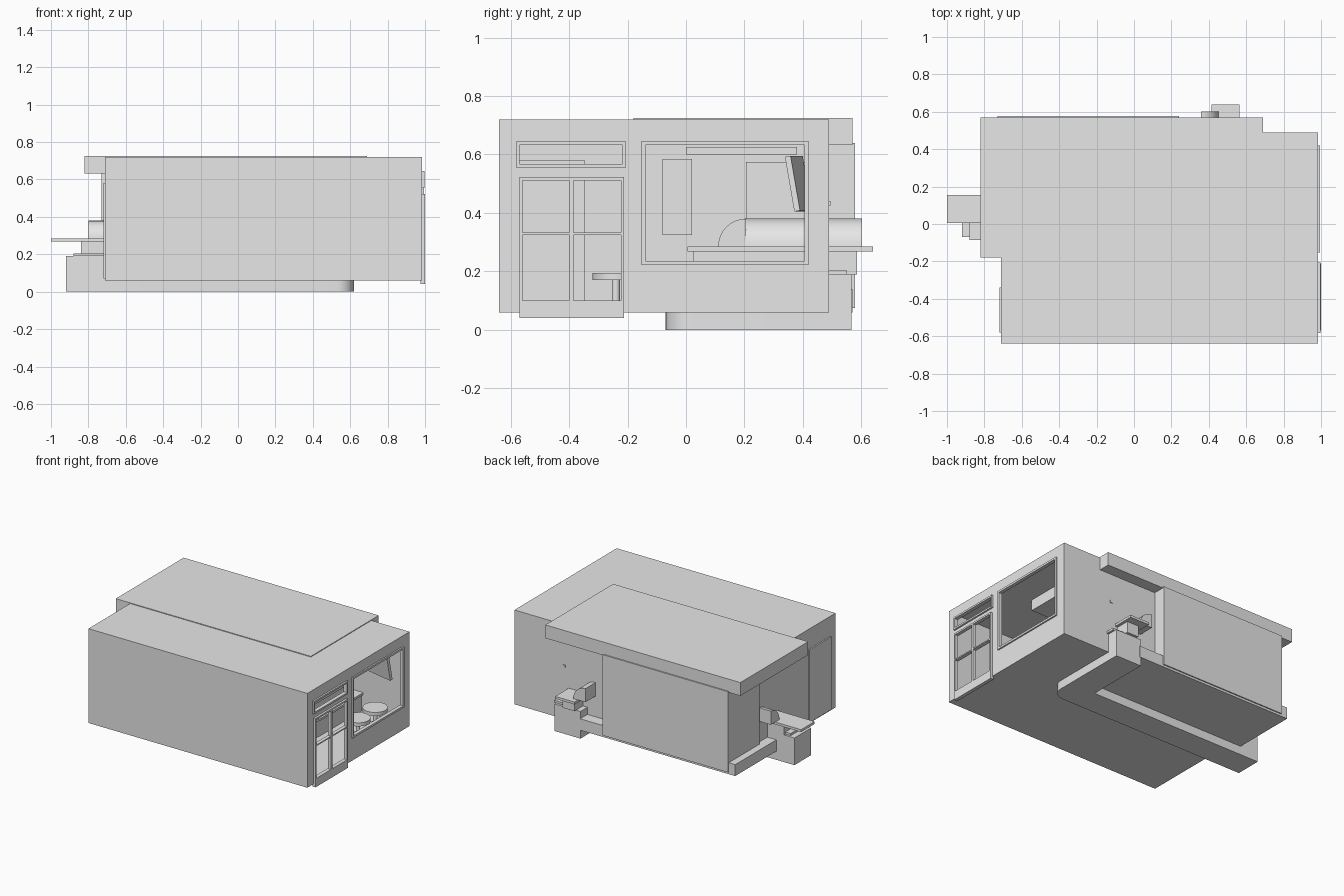
import bpy, bmesh, math

cube = bpy.data.objects.get("Cube")
if cube:
    bpy.data.objects.remove(cube, do_unlink=True)

grey = bpy.data.materials.new("plain_grey")
grey.use_nodes = True
grey.diffuse_color = (0.8, 0.8, 0.8, 1)
grey.node_tree.nodes["Principled BSDF"].inputs["Base Color"].default_value = (0.8, 0.8, 0.8, 1)


def finish(name, bm, smooth=False):
    bmesh.ops.recalc_face_normals(bm, faces=bm.faces[:])
    mesh = bpy.data.meshes.new(name)
    bm.to_mesh(mesh)
    bm.free()
    mesh.materials.append(grey)
    ob = bpy.data.objects.new(name, mesh)
    bpy.context.collection.objects.link(ob)
    if smooth:
        bpy.ops.object.select_all(action='DESELECT')
        ob.select_set(True)
        bpy.context.view_layer.objects.active = ob
        bpy.ops.object.shade_smooth_by_angle()
    return ob


def prism(name, points, direction, smooth=False):
    """Extrude a planar outline along a vector."""
    bm = bmesh.new()
    face = bm.faces.new([bm.verts.new(p) for p in points])
    geo = bmesh.ops.extrude_face_region(bm, geom=[face], use_keep_orig=True)["geom"]
    bmesh.ops.translate(bm, vec=direction, verts=[v for v in geo if isinstance(v, bmesh.types.BMVert)])
    return finish(name, bm, smooth)


def box(name, x, y, z):
    base = [(x[0], y[0], z[0]), (x[1], y[0], z[0]), (x[1], y[1], z[0]), (x[0], y[1], z[0])]
    return prism(name, base, (0, 0, z[1] - z[0]))


def pierced(name, x, rect, holes):
    """Upright panel between two x values with rectangular openings (y0, y1, z0, z1)."""
    ys = sorted({v for r in holes + [rect] for v in r[:2]})
    zs = sorted({v for r in holes + [rect] for v in r[2:]})
    bm = bmesh.new()
    grid = {(y, z): bm.verts.new((x[0], y, z)) for y in ys for z in zs}
    for a, b in zip(ys, ys[1:]):
        for c, d in zip(zs, zs[1:]):
            my, mz = (a + b) / 2, (c + d) / 2
            if not any(h[0] < my < h[1] and h[2] < mz < h[3] for h in holes):
                bm.faces.new([grid[a, c], grid[b, c], grid[b, d], grid[a, d]])
    geo = bmesh.ops.extrude_face_region(bm, geom=bm.faces[:], use_keep_orig=True)["geom"]
    moved = [v for v in geo if isinstance(v, bmesh.types.BMVert)]
    bmesh.ops.translate(bm, vec=(x[1] - x[0], 0, 0), verts=moved)
    bmesh.ops.delete(bm, geom=[v for v in bm.verts if not v.link_faces], context='VERTS')
    return finish(name, bm)


def l_shape(name, x, y, ends, z, radius=0):
    """L plan: outer and inner x of the arm, outer and inner y of the bar, far ends."""
    corner = [(x[0], y[0])]
    if radius:
        corner = [(x[0] - radius + radius * math.sin(t * math.pi / 16),
                   y[0] + radius - radius * math.cos(t * math.pi / 16)) for t in range(9)]
    plan = [(ends[0], y[0])] + corner + [(x[0], ends[1]), (x[1], ends[1]), (x[1], y[1]), (ends[0], y[1])]
    return prism(name, [(a, b, z[0]) for a, b in plan], (0, 0, z[1] - z[0]), bool(radius))


def cylinder(name, at, radius, z):
    bm = bmesh.new()
    bmesh.ops.create_cone(bm, cap_ends=True, segments=24, radius1=radius, radius2=radius, depth=z[1] - z[0])
    bmesh.ops.translate(bm, vec=(at[0], at[1], (z[0] + z[1]) / 2), verts=bm.verts[:])
    return finish(name, bm, True)


# Building shell
X, Y, Z = (-0.71, 0.985), (-0.64, 0.49), (0.06, 0.72)
T = 0.012
box("floor", X, Y, (Z[0], Z[0] + T))
box("roof", X, Y, (Z[1] - T, Z[1]))
box("front_wall", X, (Y[0], Y[0] + T), Z)
box("back_wall", X, (Y[1] - T, Y[1]), Z)
box("side_wall", (X[0], X[0] + T), Y, Z)
door = (-0.57, -0.212, 0.04, 0.522)
transom = (-0.582, -0.205, 0.555, 0.645)
window = (-0.152, 0.42, 0.222, 0.646)


def inset(r, d):
    return (r[0] + d, r[1] - d, r[2] + d, r[3] - d)


pierced("facade", (X[1] - T, X[1]), Y + Z,
        [(-0.562, -0.22, 0.1, 0.512), inset(transom, 0.012), inset(window, 0.014)])

# Facade joinery
pierced("window_frame", (0.97, 0.995), window, [inset(window, 0.014)])
pierced("transom_frame", (0.97, 0.997), transom, [inset(transom, 0.012)])
panes = [(a, b, c, d) for a, b in ((-0.56, -0.4), (-0.385, -0.222))
         for c, d in ((0.1, 0.325), (0.333, 0.51))]
pierced("double_door", (0.975, 1.0), door, panes)

# Roof slab and rear kitchen
box("roof_slab", (-0.82, 0.69), (-0.18, 0.57), (0.632, 0.725))
box("kitchen_rear_wall", (-0.73, 0.24), (0.48, 0.578), (0.075, 0.64))
box("kitchen_side_wall", (-0.73, -0.705), (0.23, 0.57), (0.075, 0.64))
box("kitchen_floor", (-0.78, 0.43), (0.11, 0.57), (0.06, 0.14))

# Serving counter
l_shape("counter_base", (0.62, 0.42), (-0.07, 0.115), (-0.92, 0.567), (0, 0.19), 0.09)
l_shape("counter_top", (0.635, 0.46), (-0.085, 0.1), (-0.88, 0.55), (0.19, 0.205), 0.1)
l_shape("shelf_riser", (0.545, 0.455), (0.025, 0.115), (-0.84, 0.585), (0.19, 0.268))
l_shape("raised_shelf", (0.565, 0.415), (0.005, 0.155), (-1.0, 0.64), (0.268, 0.285))
l_shape("hanging_rail", (0.565, 0.5), (0.0, 0.06), (-0.6, 0.38), (0.6, 0.625))

# Rounded display cases
R = 0.095
arc = [(R * math.cos(t * math.pi / 16), 0.285 + R * math.sin(t * math.pi / 16)) for t in range(9)] + [(0, 0.285)]
prism("display_case_side", [(0.357 + u, 0.2, z) for u, z in arc], (0, 0.402, 0), True)
prism("display_case_front", [(-0.8, 0.205 - u, z) for u, z in arc], (1.25, 0, 0), True)

# Stools along the counter
seats = [(x, -0.24) for x in (0.45, 0.2, -0.05, -0.3, -0.55)] + [(0.81, 0.17), (0.81, 0.36)]
for i, at in enumerate(seats):
    cylinder(f"stool_seat_{i}", at, 0.08, (0.17, 0.195))
    cylinder(f"stool_post_{i}", at, 0.014, (0.08, 0.17))
    cylinder(f"stool_foot_{i}", at, 0.045, (0.07, 0.08))

# Wall panels
box("outer_side_door", (-0.72, X[0]), (-0.58, -0.34), (0.07, 0.58))
box("inner_side_door", (-0.698, -0.69), (-0.58, -0.345), (0.072, 0.58))
box("poster", (-0.698, -0.692), (-0.08, 0.02), (0.325, 0.585))
box("kitchen_hatch", (-0.698, -0.692), (0.205, 0.44), (0.3, 0.575))

# Tilted screen in the rear corner
screen = box("corner_screen", (-0.1, 0.1), (-0.01, 0.01), (-0.095, 0.095))
screen.location = (0.82, 0.385, 0.5)
screen.rotation_euler = (math.radians(10), 0, math.radians(-12))
box("screen_bracket", (0.59, 0.61), (0.47, 0.495), (0.425, 0.44))
